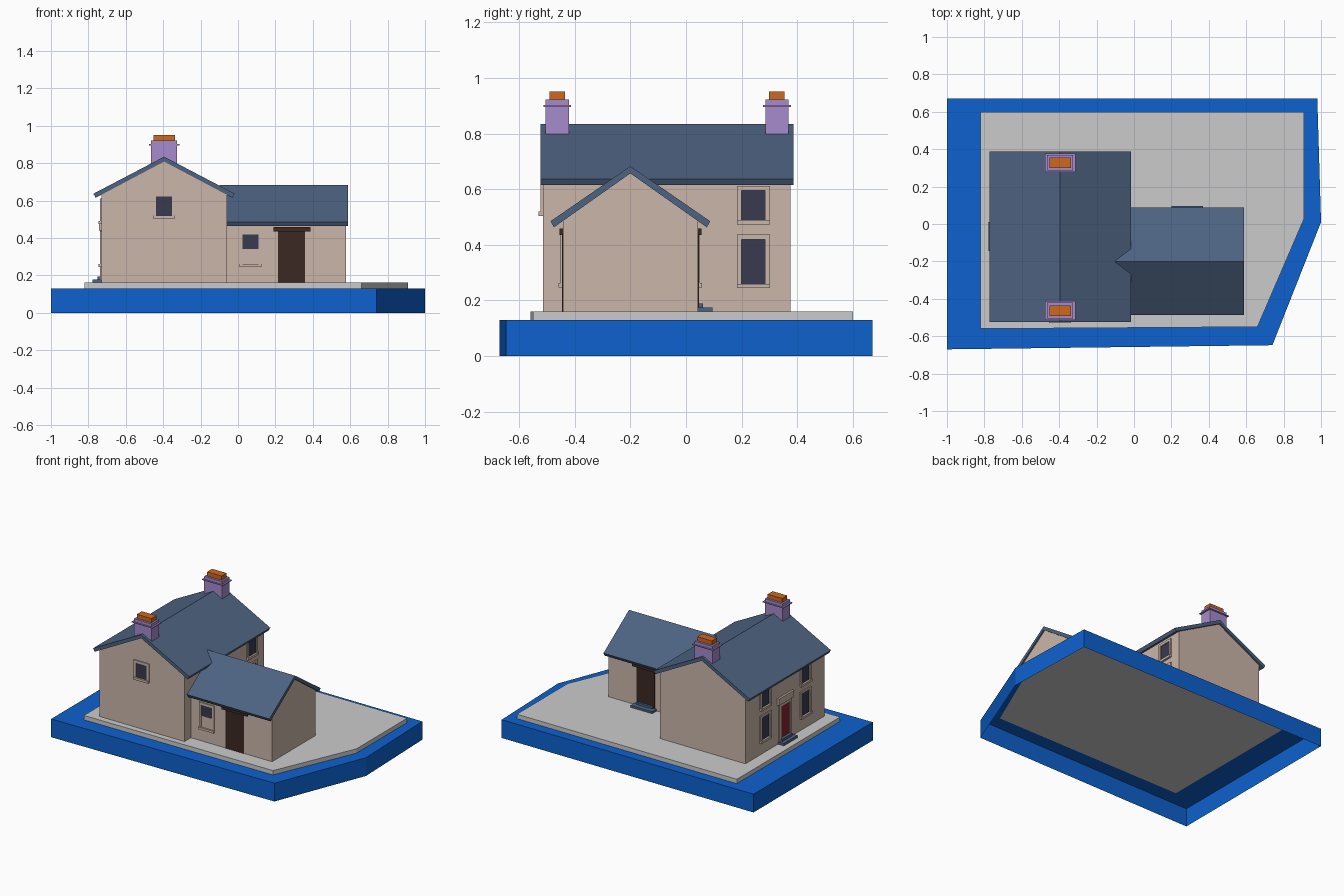
import bpy, bmesh
from mathutils import Vector

if "Cube" in bpy.data.objects:
    bpy.data.objects.remove(bpy.data.objects["Cube"])


def mat(name, r, g, b):
    m = bpy.data.materials.new(name)
    m.diffuse_color = (r, g, b, 1)
    m.use_nodes = True
    m.node_tree.nodes["Principled BSDF"].inputs["Base Color"].default_value = m.diffuse_color
    return m


WALL = mat("wall_render", 0.6, 0.47, 0.4)
ROOF = mat("slate", 0.075, 0.125, 0.22)
BLUE = mat("base_blue", 0.004, 0.12, 0.62)
LILAC = mat("chimney_lilac", 0.38, 0.26, 0.61)
POT = mat("pot_orange", 0.62, 0.14, 0.013)
GLASS = mat("dark_glass", 0.04, 0.043, 0.08)
BROWN = mat("dark_wood", 0.045, 0.022, 0.017)
RED = mat("red_paint", 0.25, 0.015, 0.03)


def finish(name, bm, material):
    bmesh.ops.recalc_face_normals(bm, faces=bm.faces)
    me = bpy.data.meshes.new(name)
    bm.to_mesh(me)
    bm.free()
    if material:
        me.materials.append(material)
    ob = bpy.data.objects.new(name, me)
    bpy.context.collection.objects.link(ob)
    return ob


def prism(name, points, move, material=None):
    """Extrude a closed outline of 3D points along a vector."""
    bm = bmesh.new()
    f = bm.faces.new([bm.verts.new(p) for p in points])
    ext = bmesh.ops.extrude_face_region(bm, geom=[f], use_keep_orig=True)
    moved = [v for v in ext["geom"] if isinstance(v, bmesh.types.BMVert)]
    bmesh.ops.translate(bm, verts=moved, vec=Vector(move))
    return finish(name, bm, material)


def boxes(name, ranges, material):
    """One object from several (x0, x1, y0, y1, z0, z1) boxes."""
    bm = bmesh.new()
    for x0, x1, y0, y1, z0, z1 in ranges:
        vs = bmesh.ops.create_cube(bm, size=1)["verts"]
        for v in vs:
            v.co = (x0 if v.co.x < 0 else x1, y0 if v.co.y < 0 else y1, z0 if v.co.z < 0 else z1)
    return finish(name, bm, material)


def on_wall(name, side, plane, parts, material):
    """Boxes on a wall; parts are (u0, u1, z0, z1, inset, outset) along it."""
    axis, s = side
    out = []
    for u0, u1, z0, z1, d0, d1 in parts:
        a, b = sorted((plane - s * d0, plane + s * d1))
        out.append((a, b, u0, u1, z0, z1) if axis == "x" else (u0, u1, a, b, z0, z1))
    return boxes(name, out, material)


def window(name, side, plane, c, z0, z1, w=0.085, sash=None):
    """Glass pane, raised surround on top and sides, projecting sill."""
    h, f, d = w / 2, 0.017, 0.008
    parts = [(c - h - f, c - h, z0, z1 + f, 0.01, d),
             (c + h, c + h + f, z0, z1 + f, 0.01, d),
             (c - h, c + h, z1, z1 + f, 0.01, d),
             (c - h - f, c + h + f, z0 - 0.016, z0, 0.01, 0.015)]
    if sash:
        parts.append((c - h, c + h, z0, sash, 0.01, 0.004))
    on_wall(name + "_surround", side, plane, parts, WALL)
    on_wall(name + "_glass", side, plane, [(c - h, c + h, sash or z0, z1, 0.01, 0.002)], GLASS)


# Base: open-bottomed blue skirt with a rim around the paving
outer = [(-1, 0.67), (0.98, 0.67), (1, 0.01), (0.74, -0.648), (-1, -0.67)]
inner = [(-0.82, 0.6), (0.91, 0.6), (0.91, 0.03), (0.66, -0.55), (-0.82, -0.56)]
bm = bmesh.new()
rings = [[bm.verts.new((x, y, z)) for x, y in pts]
         for pts, z in ((outer, 0), (outer, 0.13), (inner, 0.13))]
for lo, hi in zip(rings, rings[1:]):
    for i in range(5):
        j = (i + 1) % 5
        bm.faces.new((lo[i], lo[j], hi[j], hi[i]))
finish("base_skirt", bm, BLUE)
prism("paving", [(x, y, 0.13) for x, y in inner], (0, 0, 0.031))


# Gabled bodies and their folded roofs
def gable(w, eave, top):
    return [(-w, 0.155), (w, 0.155), (w, eave), (0, top), (-w, eave)]


def fold(w, eave, top):
    return [(-w, eave), (0, top), (w, eave), (w - 0.012, eave - 0.022),
            (0, top - 0.026), (-w + 0.012, eave - 0.022)]


CX, CY = -0.395, -0.2
prism("main_walls", [(CX + u, -0.515, z) for u, z in gable(0.335, 0.637, 0.815)], (0, 0.89, 0), WALL)
prism("main_roof", [(CX + u, -0.523, z) for u, z in fold(0.378, 0.637, 0.835)], (0, 0.91, 0), ROOF)
prism("wing_walls", [(-0.07, CY + u, z) for u, z in gable(0.243, 0.495, 0.663)], (0.648, 0, 0), WALL)
prism("wing_roof", [(-0.1, CY + u, z) for u, z in fold(0.287, 0.485, 0.683)], (0.688, 0, 0), ROOF)

# Chimneys with a thin collar and a pot on each gable
for n, y in (("front", -0.463), ("back", 0.327)):
    boxes(n + "_chimney", [(CX - 0.07, CX + 0.07, y - 0.042, y + 0.042, 0.78, 0.922),
                           (CX - 0.082, CX + 0.082, y - 0.05, y + 0.05, 0.896, 0.902)], LILAC)
    boxes(n + "_chimney_pot", [(CX - 0.057, CX + 0.057, y - 0.028, y + 0.028, 0.915, 0.952)], POT)

# Main house windows
window("gable_window", ("y", -1), -0.515, CX, 0.52, 0.623)
for level, z0, z1 in (("lower", 0.26, 0.42), ("upper", 0.49, 0.595)):
    window("rear_" + level + "_window", ("x", 1), -0.06, 0.242, z0, z1)
    for n, y in (("a", 0.155), ("b", -0.295)):
        window("entrance_" + level + "_window_" + n, ("x", -1), -0.73, y, z0, z1)

# Entrance on the left side: door, surround, hood and steps
L, DY = ("x", -1), -0.067
on_wall("entrance_door", L, -0.73, [(DY - 0.05, DY + 0.05, 0.19, 0.42, 0.01, 0.003)], RED)
on_wall("entrance_surround", L, -0.73,
        [(DY - 0.07, DY - 0.05, 0.16, 0.44, 0.01, 0.008),
         (DY + 0.05, DY + 0.07, 0.16, 0.44, 0.01, 0.008),
         (DY - 0.05, DY + 0.05, 0.42, 0.44, 0.01, 0.008),
         (DY - 0.085, DY + 0.085, 0.44, 0.487, 0.01, 0.014)], WALL)
on_wall("entrance_steps", L, -0.73, [(DY - 0.077, DY + 0.077, 0.155, 0.178, 0.01, 0.047),
                                     (DY - 0.055, DY + 0.055, 0.17, 0.195, 0.01, 0.022)], ROOF)

# Wing: matching window, door and lintel on front and back
for n, s, plane in (("front", -1, -0.443), ("back", 1, 0.043)):
    side = ("y", s)
    window("wing_" + n + "_window", side, plane, 0.067, 0.262, 0.42, 0.085, 0.342)
    on_wall("wing_" + n + "_door", side, plane, [(0.215, 0.358, 0.16, 0.44, 0.01, 0.003)], BROWN)
    on_wall("wing_" + n + "_lintel", side, plane, [(0.19, 0.388, 0.435, 0.458, 0.01, 0.012)], BROWN)
on_wall("wing_back_steps", ("y", 1), 0.043, [(0.2, 0.37, 0.155, 0.175, 0.01, 0.052),
                                             (0.225, 0.345, 0.17, 0.19, 0.01, 0.018)], ROOF)
